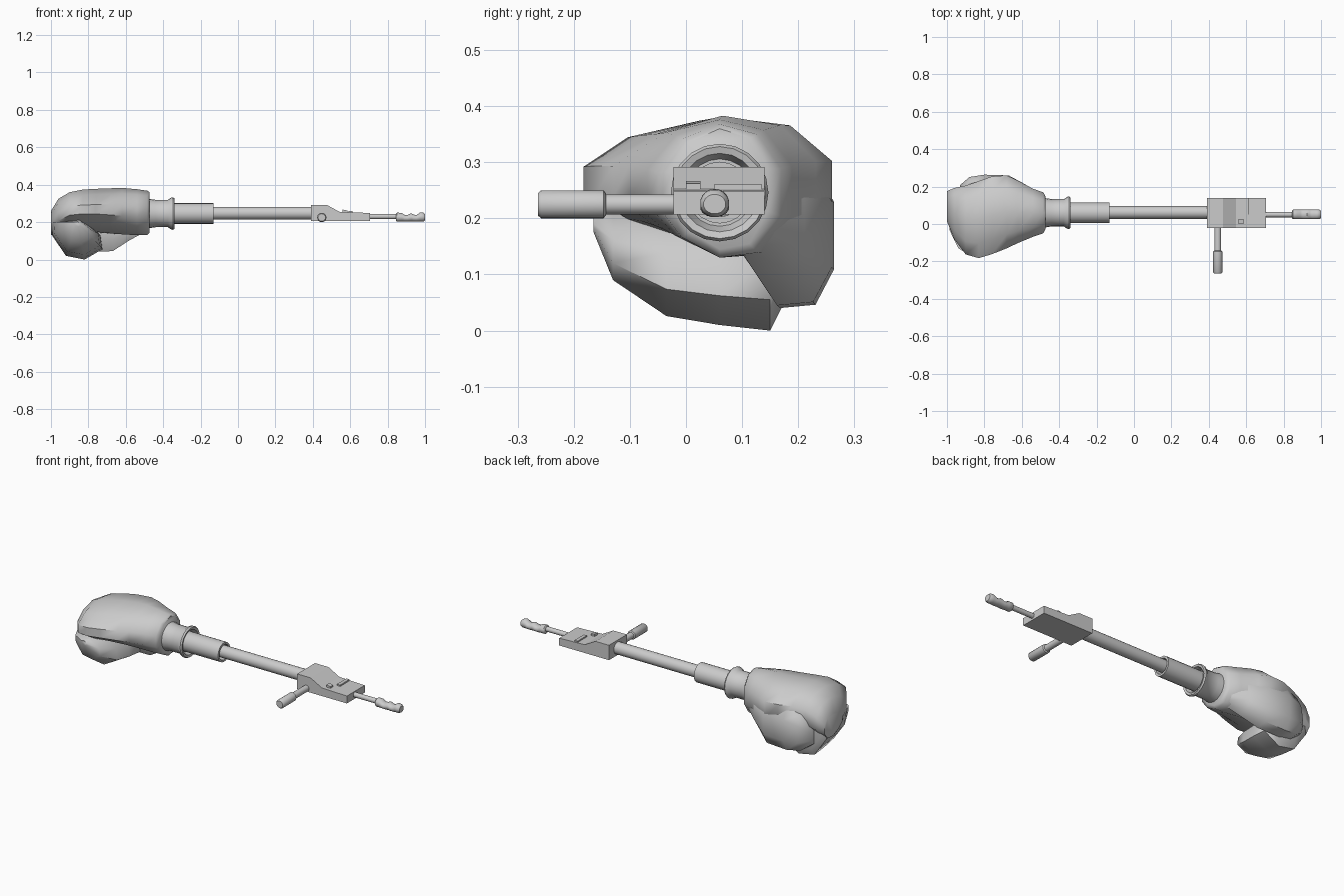
import bpy, bmesh, math

old = bpy.data.objects.get("Cube")
if old:
    bpy.data.objects.remove(old, do_unlink=True)

grey = bpy.data.materials.new("plain_grey")
grey.use_nodes = True
grey.diffuse_color = (0.6, 0.6, 0.6, 1)
grey.node_tree.nodes["Principled BSDF"].inputs["Base Color"].default_value = (0.6, 0.6, 0.6, 1)


def finish(name, bm, angle=40):
    bmesh.ops.recalc_face_normals(bm, faces=bm.faces)
    mesh = bpy.data.meshes.new(name)
    bm.to_mesh(mesh)
    bm.free()
    mesh.materials.append(grey)
    obj = bpy.data.objects.new(name, mesh)
    bpy.context.collection.objects.link(obj)
    bpy.ops.object.select_all(action='DESELECT')
    obj.select_set(True)
    bpy.context.view_layer.objects.active = obj
    if angle:
        bpy.ops.object.shade_smooth_by_angle(angle=math.radians(angle))
    return obj


def bridge(bm, rings):
    rings = [[bm.verts.new(p) for p in ring] for ring in rings]
    n = len(rings[0])
    for a, b in zip(rings, rings[1:]):
        for i in range(n):
            j = (i + 1) % n
            bm.faces.new((a[i], a[j], b[j], b[i]))
    bm.faces.new(rings[0])
    bm.faces.new(rings[-1])


def loft(name, sections, sides=10, power=0.8, top_slant=0.0, slant=0.0, angle=50):
    """Sections along x: (x, y_min, y_max, z_min, z_max); slants tilt the upper and lower halves."""
    rings = []
    for x, y0, y1, z0, z1 in sections:
        ring = []
        for i in range(sides):
            a = math.tau * (i + 0.5) / sides
            c, s = math.cos(a), math.sin(a)
            c = math.copysign(abs(c) ** power, c)
            s = math.copysign(abs(s) ** power, s)
            y = (y0 + y1) / 2 + c * (y1 - y0) / 2
            z = (z0 + z1) / 2 + s * (z1 - z0) / 2
            z += (slant if s < 0 else top_slant) * c * s * (y1 - y0) / 2
            ring.append((x, y, z))
        rings.append(ring)
    bm = bmesh.new()
    bridge(bm, rings)
    return finish(name, bm, angle)


def turned(name, profile, centre, axis='X', sides=20):
    """Revolve (position, radius) pairs about a line parallel to x or y."""
    rings = []
    for t, r in profile:
        ring = []
        for i in range(sides):
            a = math.tau * i / sides
            u, z = r * math.cos(a), centre[1] + r * math.sin(a)
            ring.append((t, centre[0] + u, z) if axis == 'X' else (centre[0] + u, t, z))
        rings.append(ring)
    bm = bmesh.new()
    bridge(bm, rings)
    return finish(name, bm)


def extruded(name, outline, y0, y1):
    """Extrude an (x, z) outline along y."""
    bm = bmesh.new()
    bridge(bm, [[(x, y, z) for x, z in outline] for y in (y0, y1)])
    return finish(name, bm, 0)


def box(name, x0, x1, y0, y1, z0, z1):
    return extruded(name, [(x0, z0), (x1, z0), (x1, z1), (x0, z1)], y0, y1)


# Glove: back of the hand
loft("glove_hand", [
    (-0.472, -0.03, 0.15, 0.145, 0.36),
    (-0.485, -0.055, 0.175, 0.13, 0.368),
    (-0.54, -0.075, 0.195, 0.13, 0.376),
    (-0.62, -0.11, 0.24, 0.135, 0.383),
    (-0.68, -0.14, 0.27, 0.14, 0.381),
    (-0.76, -0.172, 0.265, 0.148, 0.378),
    (-0.83, -0.193, 0.24, 0.152, 0.374),
    (-0.90, -0.172, 0.215, 0.15, 0.36),
    (-0.96, -0.09, 0.20, 0.13, 0.325),
    (-1.0, 0.01, 0.18, 0.13, 0.26)], power=1.0, top_slant=0.08, slant=0.25)

# Glove: fingers curled under, swept across the width
finger_outline = [(-1, 0.2), (-0.995, 0.13), (-0.92, 0.02), (-0.82, 0.0),
                  (-0.725, 0.055), (-0.735, 0.13), (-0.84, 0.22)]
rings = []
for y, size in ((-0.165, 0.12), (-0.13, 0.55), (-0.035, 0.87), (0.06, 0.95), (0.15, 1.0), (0.17, 0.8)):
    rings.append([(-0.86 + (x + 0.86) * min(1, size * 1.03), y, 0.2 + (z - 0.2) * size)
                  for x, z in finger_outline])
bm = bmesh.new()
bridge(bm, rings)
finish("glove_fingers", bm, 50)

# Glove: thumb folded along the inner side
loft("glove_thumb", [
    (-0.49, 0.07, 0.15, 0.15, 0.26),
    (-0.58, 0.09, 0.215, 0.10, 0.285),
    (-0.67, 0.125, 0.264, 0.04, 0.30),
    (-0.80, 0.13, 0.268, 0.035, 0.30),
    (-0.88, 0.13, 0.255, 0.05, 0.27),
    (-0.93, 0.14, 0.21, 0.09, 0.20)], sides=8, slant=-0.1)

# Wrist with its rolled lip
AXIS = (0.06, 0.246)
turned("glove_wrist", [(-0.485, 0.08), (-0.44, 0.073), (-0.375, 0.073), (-0.358, 0.085),
                       (-0.348, 0.087), (-0.34, 0.082), (-0.343, 0.07), (-0.37, 0.06)], AXIS)

# Hollow sleeve and the pole inside it
turned("sleeve", [(-0.39, 0.055), (-0.13, 0.055), (-0.13, 0.043), (-0.18, 0.041)], AXIS)
turned("pole", [(-0.2, 0.034), (0.4, 0.034)], (0.062, 0.248))

# Control housing with sloped top
extruded("housing", [(0.39, 0.207), (0.705, 0.207), (0.705, 0.249), (0.545, 0.254),
                     (0.475, 0.292), (0.39, 0.292)], -0.022, 0.14)
box("top_ridge", 0.592, 0.612, 0.05, 0.135, 0.24, 0.26)
extruded("switch", [(0.56, 0.24), (0.585, 0.24), (0.585, 0.262), (0.56, 0.267)], 0.0, 0.026)

# Side handle
SIDE = (0.448, 0.225)
turned("side_rod", [(-0.01, 0.018), (-0.15, 0.018)], SIDE, 'Y', 16)
turned("side_grip", [(-0.143, 0.02), (-0.147, 0.025), (-0.258, 0.025), (-0.264, 0.02)], SIDE, 'Y', 16)

# Rear rod and grip with finger dips
turned("rear_rod", [(0.69, 0.014), (0.86, 0.014)], (0.05, 0.23), 'X', 16)
grip = [(0.845, 0.245), (0.85, 0.251), (0.875, 0.25), (0.89, 0.239), (0.905, 0.238), (0.925, 0.248),
        (0.94, 0.24), (0.955, 0.239), (0.975, 0.253), (0.99, 0.251), (1.0, 0.243)]
loft("rear_grip", [(x, 0.025 + e, 0.077 - e, 0.202 + e, top)
                   for i, (x, top) in enumerate(grip)
                   for e in [0.006 if i in (0, len(grip) - 1) else 0]], sides=16, power=1.0)
